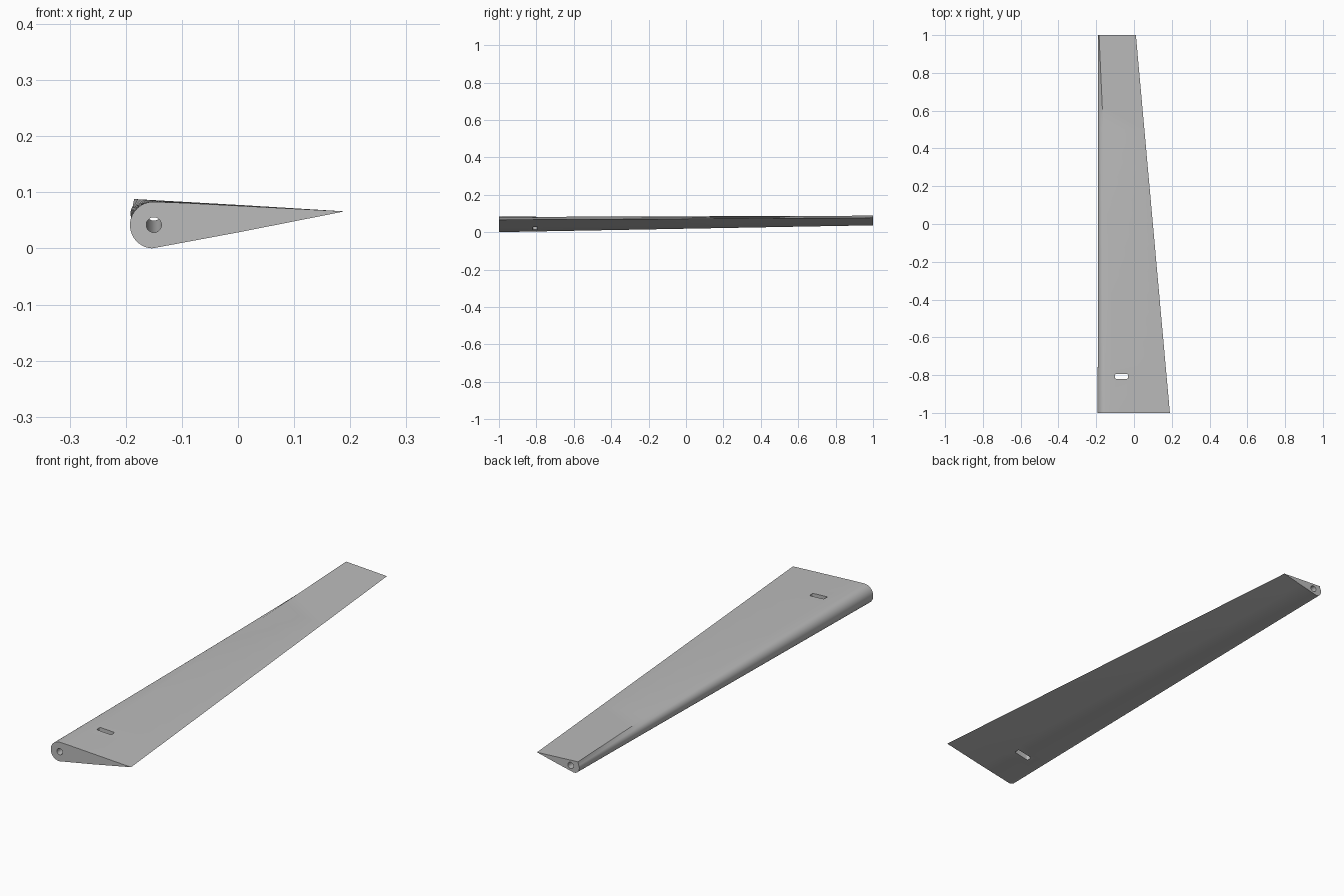
import bpy
import bmesh
from math import cos, sin, radians
from mathutils import Vector

cube = bpy.data.objects.get("Cube")
if cube:
    bpy.data.objects.remove(cube, do_unlink=True)

grey = bpy.data.materials.new("plain grey")
grey.use_nodes = True
grey.diffuse_color = (0.5, 0.5, 0.5, 1)
grey.node_tree.nodes["Principled BSDF"].inputs["Base Color"].default_value = (0.5, 0.5, 0.5, 1)

NOSE_STEPS = 28
SPAN_STEPS = 16


def section(trailing, shoulder, centre, radius, start, end, belly):
    """Outline in x, z: trailing edge, top shoulder, round nose, underside."""
    points = [Vector(trailing), Vector(shoulder)]
    for i in range(NOSE_STEPS + 1):
        a = radians(start + (end - start) * i / NOSE_STEPS)
        points.append(Vector(centre) + radius * Vector((cos(a), sin(a))))
    points.append(Vector(belly))
    return points


def make_object(name, bm):
    bmesh.ops.recalc_face_normals(bm, faces=bm.faces)
    mesh = bpy.data.meshes.new(name)
    bm.to_mesh(mesh)
    bm.free()
    mesh.materials.append(grey)
    obj = bpy.data.objects.new(name, mesh)
    bpy.context.collection.objects.link(obj)
    return obj


# Tapered blade, lofted from the thick root to the thin tip
root = section((0.19, 0.066), (-0.095, 0.081), (-0.151, 0.0415), 0.0415, 90, 267, (0.0, 0.0285))
tip = section((0.01, 0.077), (-0.185, 0.088), (-0.166, 0.062), 0.0255, 148, 275, (-0.08, 0.0555))
bm = bmesh.new()
rings = []
for k in range(SPAN_STEPS + 1):
    t = k / SPAN_STEPS
    rings.append([bm.verts.new((p.x, 2 * t - 1, p.y))
                  for p in (a.lerp(b, t) for a, b in zip(root, tip))])
for near, far in zip(rings, rings[1:]):
    for i in range(len(near)):
        j = (i + 1) % len(near)
        bm.faces.new((near[i], near[j], far[j], far[i]))
bm.faces.new(rings[0])
bm.faces.new(rings[-1])
blade = make_object("blade", bm)

# Lengthwise bore for the pivot rod, rising gently toward the tip
start, end = Vector((-0.15, -1, 0.042)), Vector((-0.15, 1, 0.063))
axis = end - start
bm = bmesh.new()
bmesh.ops.create_cone(bm, cap_ends=True, segments=32, radius1=0.0135, radius2=0.0135,
                      depth=axis.length + 0.1)
bmesh.ops.rotate(bm, verts=bm.verts, matrix=axis.to_track_quat('Z', 'Y').to_matrix())
bmesh.ops.translate(bm, verts=bm.verts, vec=(start + end) / 2)
bore = make_object("rod_bore_cutter", bm)

# Rounded slot through the blade near the root
bm = bmesh.new()
bmesh.ops.create_cube(bm, size=1)
bmesh.ops.scale(bm, verts=bm.verts, vec=(0.07, 0.025, 0.3))
uprights = [e for e in bm.edges if abs(e.verts[0].co.z - e.verts[1].co.z) > 0.1]
bmesh.ops.bevel(bm, geom=uprights, offset=0.006, segments=4, profile=0.5, affect='EDGES')
bmesh.ops.translate(bm, verts=bm.verts, vec=(-0.066, -0.807, 0.05))
slot = make_object("slot_cutter", bm)

# Cut both openings and keep only the finished blade
bpy.ops.object.select_all(action='DESELECT')
blade.select_set(True)
bpy.context.view_layer.objects.active = blade
for cutter in (bore, slot):
    cutter.hide_render = True
    cut = blade.modifiers.new("cut", 'BOOLEAN')
    cut.operation = 'DIFFERENCE'
    cut.solver = 'EXACT'
    cut.object = cutter
    bpy.ops.object.modifier_apply(modifier=cut.name)
    bpy.data.objects.remove(cutter, do_unlink=True)

bpy.ops.object.shade_smooth_by_angle(angle=radians(30))
